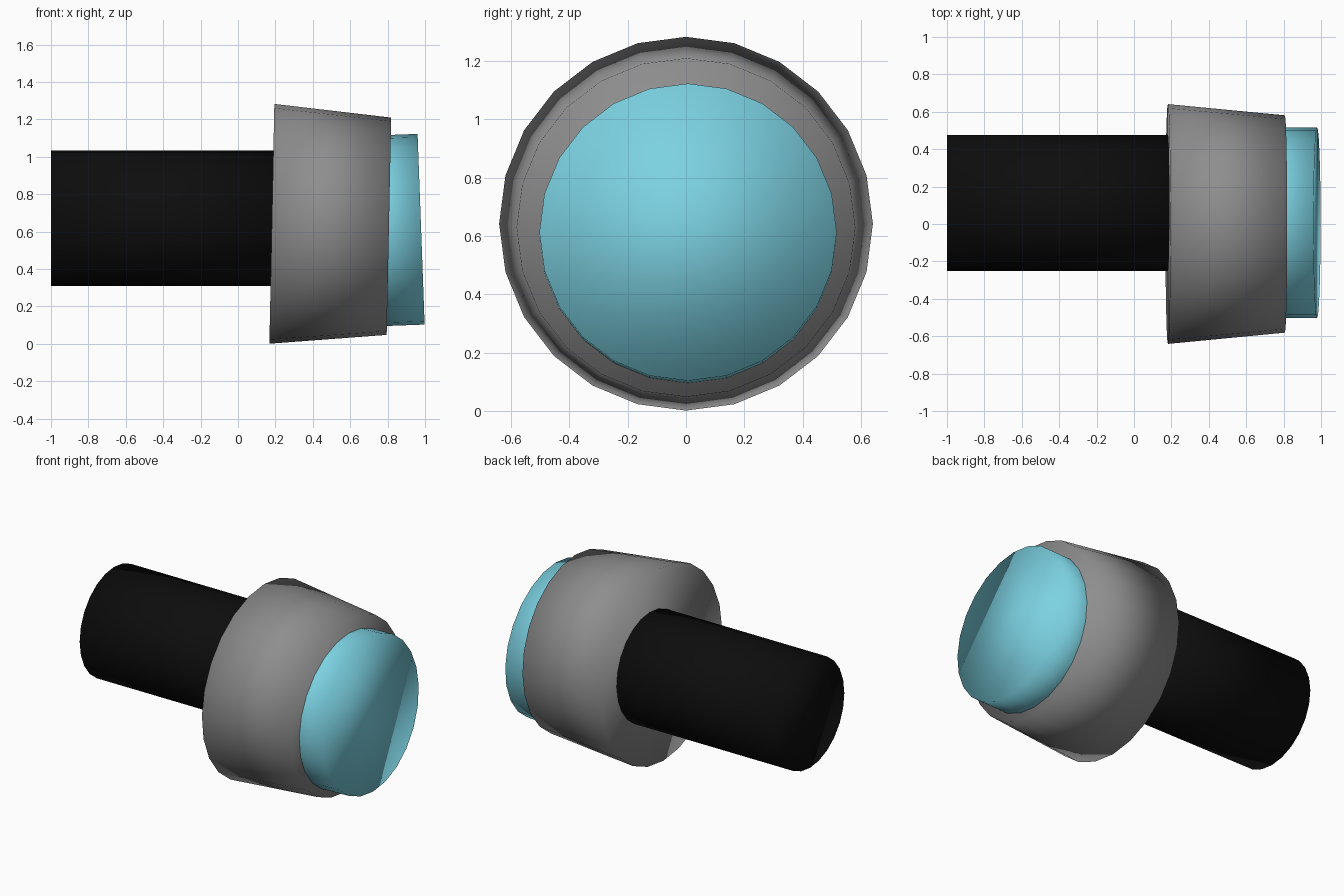
import bpy
import math
from mathutils import Vector

cube = bpy.data.objects.get("Cube")
if cube:
    bpy.data.objects.remove(cube, do_unlink=True)


def make_material(name, colour):
    mat = bpy.data.materials.new(name)
    mat.use_nodes = True
    mat.diffuse_color = (*colour, 1)
    mat.node_tree.nodes["Principled BSDF"].inputs["Base Color"].default_value = (*colour, 1)
    return mat


def tapered_drum(name, start, end, r_start, r_end, mat):
    """Capped smooth drum running from start to end, mostly along +x."""
    a, b = Vector(start), Vector(end)
    axis = b - a
    pitch = math.atan2(axis.x, axis.z)
    bpy.ops.mesh.primitive_cone_add(
        vertices=24, radius1=r_start, radius2=r_end, depth=axis.length,
        location=(a + b) / 2, rotation=(0, pitch, 0))
    obj = bpy.context.object
    obj.name = name
    obj.data.materials.append(mat)
    bpy.ops.object.shade_smooth()
    return obj


black = make_material("black", (0.004, 0.004, 0.004))
grey = make_material("mid grey", (0.27, 0.27, 0.27))
blue = make_material("light blue", (0.2, 0.64, 0.76))

# Rear tube, set off to one side of the housing
tapered_drum("rear_tube", (-1, 0.113, 0.672), (0.3, 0.113, 0.672), 0.363, 0.363, black)

# Tapered housing, tilted slightly down
tapered_drum("housing", (0.181, 0, 0.642), (0.807, 0, 0.629), 0.641, 0.581, grey)

# Lens disc, tilted slightly up
tapered_drum("lens", (0.6, 0.007, 0.599), (0.979, 0.007, 0.613), 0.51, 0.51, blue)
